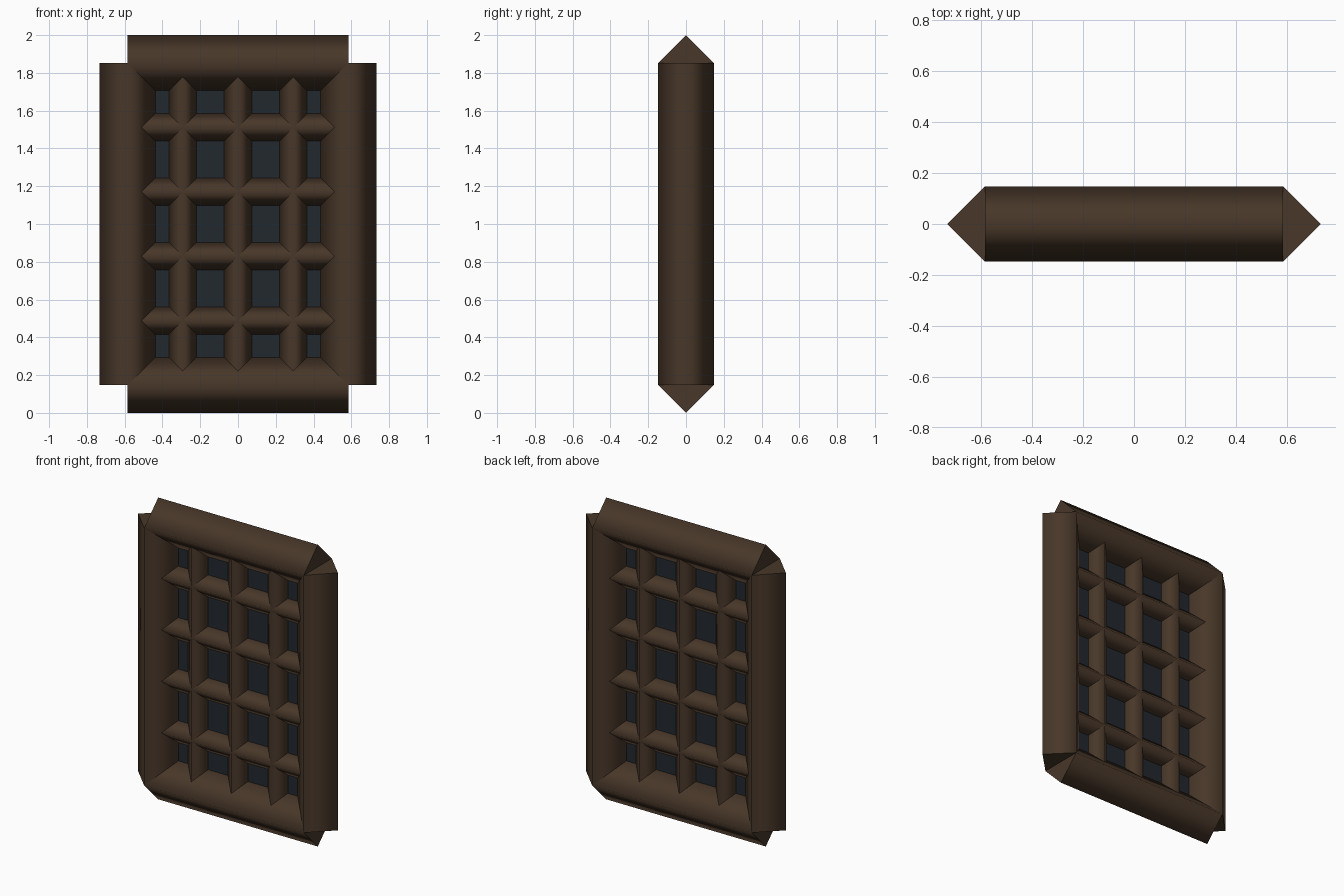
import bpy, bmesh
from mathutils import Vector

if "Cube" in bpy.data.objects:
    bpy.data.objects.remove(bpy.data.objects["Cube"])

X, Z0, Z1 = 0.585, 0.147, 1.853   # centre lines of the outer frame
R, r = 0.147, 0.073               # frame and glazing bar radii


def material(name, rgb):
    m = bpy.data.materials.new(name)
    m.diffuse_color = (*rgb, 1)
    m.use_nodes = True
    m.node_tree.nodes["Principled BSDF"].inputs["Base Color"].default_value = m.diffuse_color
    return m


wood = material("dark_wood", (0.065, 0.038, 0.022))
glass = material("dark_glass", (0.016, 0.021, 0.027))


def finish(name, bm, mat):
    me = bpy.data.meshes.new(name)
    bm.to_mesh(me)
    bm.free()
    me.materials.append(mat)
    ob = bpy.data.objects.new(name, me)
    bpy.context.collection.objects.link(ob)


def diamond_bar(name, a, b, rad):
    """Four-sided bar from a to b, smooth sides and flat end caps."""
    a, b = Vector(a), Vector(b)
    side = (b - a).normalized().cross(Vector((0, 1, 0)))
    offs = [side * rad, Vector((0, rad, 0)), -side * rad, Vector((0, -rad, 0))]
    bm = bmesh.new()
    lo = [bm.verts.new(a + o) for o in offs]
    hi = [bm.verts.new(b + o) for o in offs]
    for i in range(4):
        j = (i + 1) % 4
        bm.faces.new((lo[i], lo[j], hi[j], hi[i])).smooth = True
    for ring in (lo, hi):
        cap = bm.faces.new(ring)
        for e in cap.edges:
            e.smooth = False
    bmesh.ops.recalc_face_normals(bm, faces=bm.faces)
    finish(name, bm, wood)


# Outer frame
for label, s in (("left", -1), ("right", 1)):
    diamond_bar(f"frame_{label}", (s * X, 0, Z0), (s * X, 0, Z1), R)
for label, z in (("bottom", Z0), ("top", Z1)):
    diamond_bar(f"frame_{label}", (-X, 0, z), (X, 0, z), R)

# Glazing bars
for i in range(1, 4):
    x = -X + 2 * X * i / 4
    diamond_bar(f"vertical_bar_{i}", (x, 0, Z0), (x, 0, Z1), r)
for i in range(1, 5):
    z = Z0 + (Z1 - Z0) * i / 5
    diamond_bar(f"horizontal_bar_{i}", (-X, 0, z), (X, 0, z), r)

# Glass sheet on the centre plane
bm = bmesh.new()
bm.faces.new([bm.verts.new(p) for p in
              ((-X, 0, Z0), (X, 0, Z0), (X, 0, Z1), (-X, 0, Z1))])
finish("glass_pane", bm, glass)
